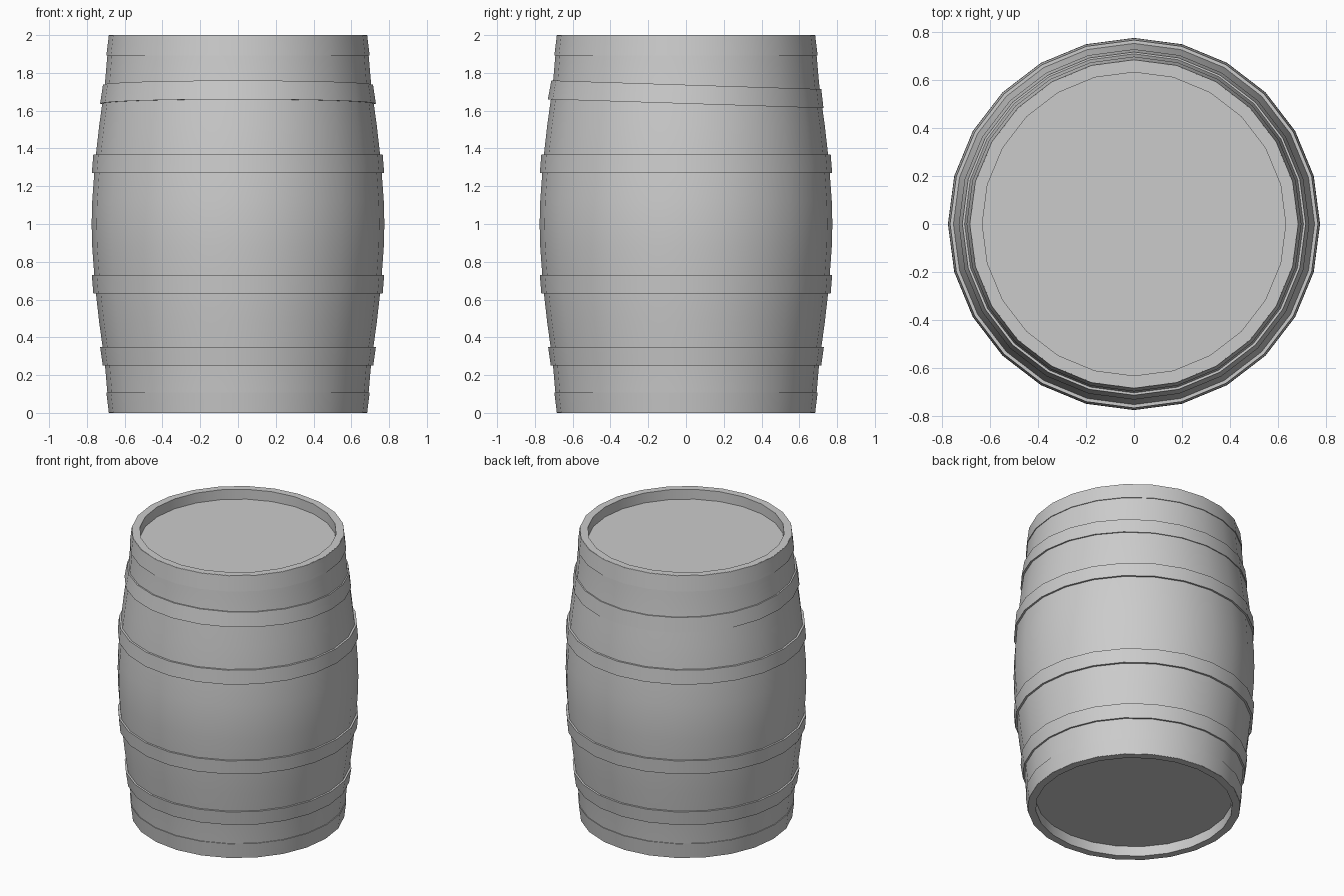
import bpy
import math

SIDES = 24

cube = bpy.data.objects.get("Cube")
if cube:
    bpy.data.objects.remove(cube)

grey = bpy.data.materials.new("plain grey")
grey.use_nodes = True
colour = (0.6, 0.6, 0.6, 1)
grey.diffuse_color = colour
grey.node_tree.nodes["Principled BSDF"].inputs["Base Color"].default_value = colour


def lathe(name, profile, closed=False):
    """Spin a list of (radius, height) points; radius 0 is capped by a flat disc."""
    verts, faces = [], []
    for r, z in profile:
        for i in range(SIDES):
            a = math.tau * i / SIDES
            verts.append((r * math.cos(a), r * math.sin(a), z))
    n = len(profile)
    for j in range(n if closed else n - 1):
        a, b = j * SIDES, (j + 1) % n * SIDES
        for i in range(SIDES):
            k = (i + 1) % SIDES
            faces.append((a + i, a + k, b + k, b + i))
    if not closed:
        faces.append(tuple(reversed(range(SIDES))))
        faces.append(tuple(range((n - 1) * SIDES, n * SIDES)))
    mesh = bpy.data.meshes.new(name)
    mesh.from_pydata(verts, [], faces)
    mesh.materials.append(grey)
    ob = bpy.data.objects.new(name, mesh)
    bpy.context.collection.objects.link(ob)
    bpy.ops.object.select_all(action="DESELECT")
    ob.select_set(True)
    bpy.context.view_layer.objects.active = ob
    bpy.ops.object.shade_smooth_by_angle(angle=math.radians(30))
    return ob


# Bulging staves with a rim and a recessed lid at each end
half = [(0.682, 0), (0.692, 0.11), (0.704, 0.25), (0.717, 0.35),
        (0.735, 0.48), (0.752, 0.63), (0.761, 0.73), (0.772, 0.88)]
lid = [(0.632, 0.07), (0.632, 0)]
lower = lid + half
upper = [(r, 2 - z) for r, z in reversed(lower)]
lathe("barrel_body", lower + [(0.775, 1)] + upper)


def hoop(name, z0, r0, z1, r1):
    """Thin metal band from (r0, z0) up to (r1, z1)."""
    t = 0.03
    return lathe(name, [(r0, z0), (r1, z1), (r1 - t, z1), (r0 - t, z0)], True)


# Hoops, mirrored about the middle of the barrel
bands = {"end_hoop": (0.001, 0.684, 0.107, 0.697),
         "quarter_hoop": (0.25, 0.716, 0.348, 0.73),
         "bulge_hoop": (0.632, 0.766, 0.73, 0.774)}
for name, (z0, r0, z1, r1) in bands.items():
    hoop("lower_" + name, z0, r0, z1, r1)
    if name != "quarter_hoop":
        hoop("upper_" + name, 2 - z1, r1, 2 - z0, r0)

# The upper quarter hoop has slipped and sits tilted
slipped = hoop("upper_quarter_hoop", -0.05, 0.73, 0.05, 0.715)
slipped.location.z = 1.687
slipped.rotation_euler.x = -math.atan(0.032)
